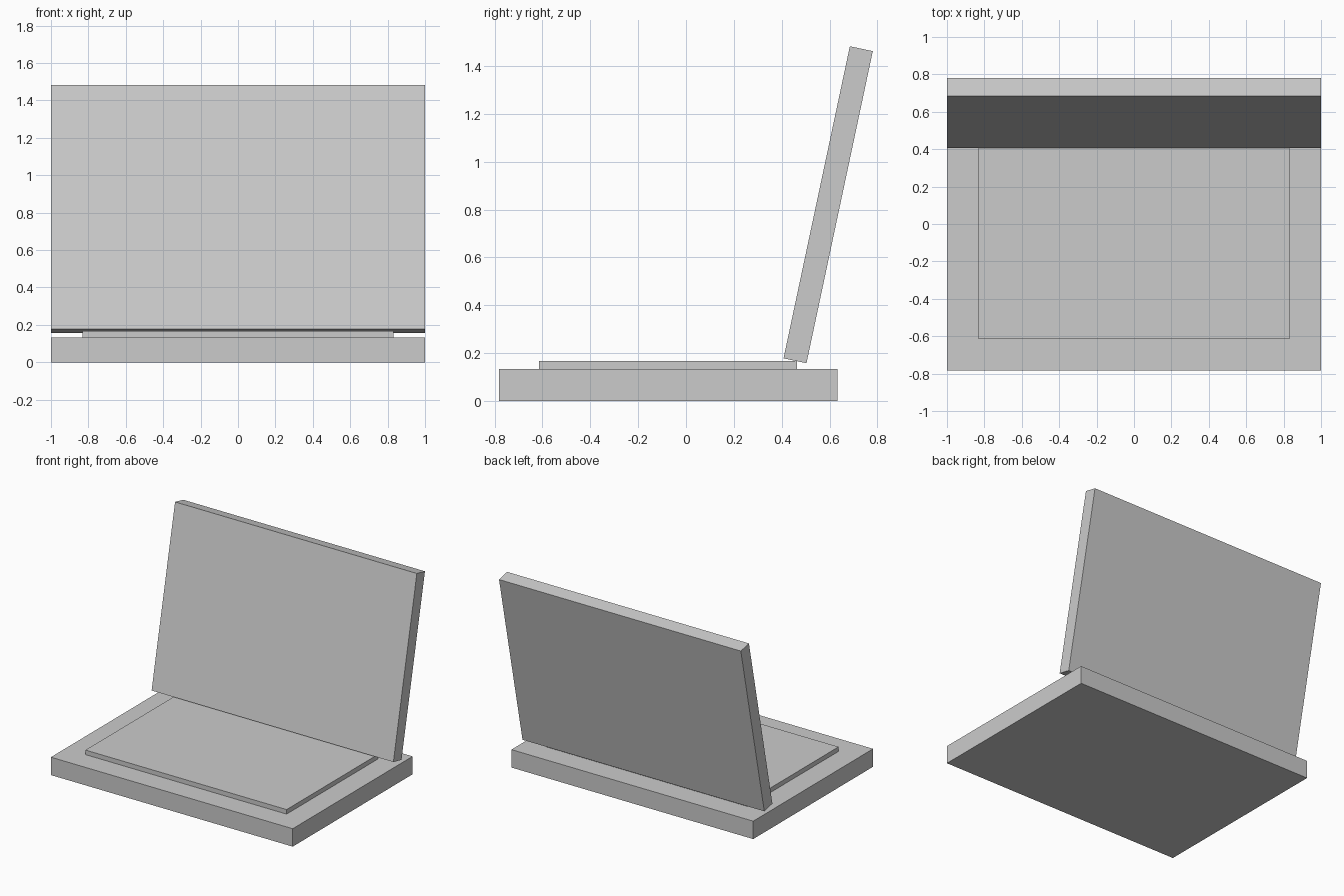
import bpy
from math import radians

if "Cube" in bpy.data.objects:
    bpy.data.objects.remove(bpy.data.objects["Cube"])


def box(name, centre, size, tilt=0.0):
    bpy.ops.mesh.primitive_cube_add(size=1, location=centre)
    ob = bpy.context.object
    ob.name = name
    ob.scale = size
    bpy.ops.object.transform_apply(location=False, rotation=False, scale=True)
    ob.rotation_euler.x = radians(-tilt)
    return ob


# Flat base slab
box("base", (0, -0.074, 0.067), (2.0, 1.416, 0.134))

# Raised keyboard panel
box("keyboard_panel", (0, -0.075, 0.151), (1.664, 1.078, 0.034))

# Screen lid leaning back
box("screen", (0, 0.594, 0.82), (2.0, 0.098, 1.333), tilt=12)
